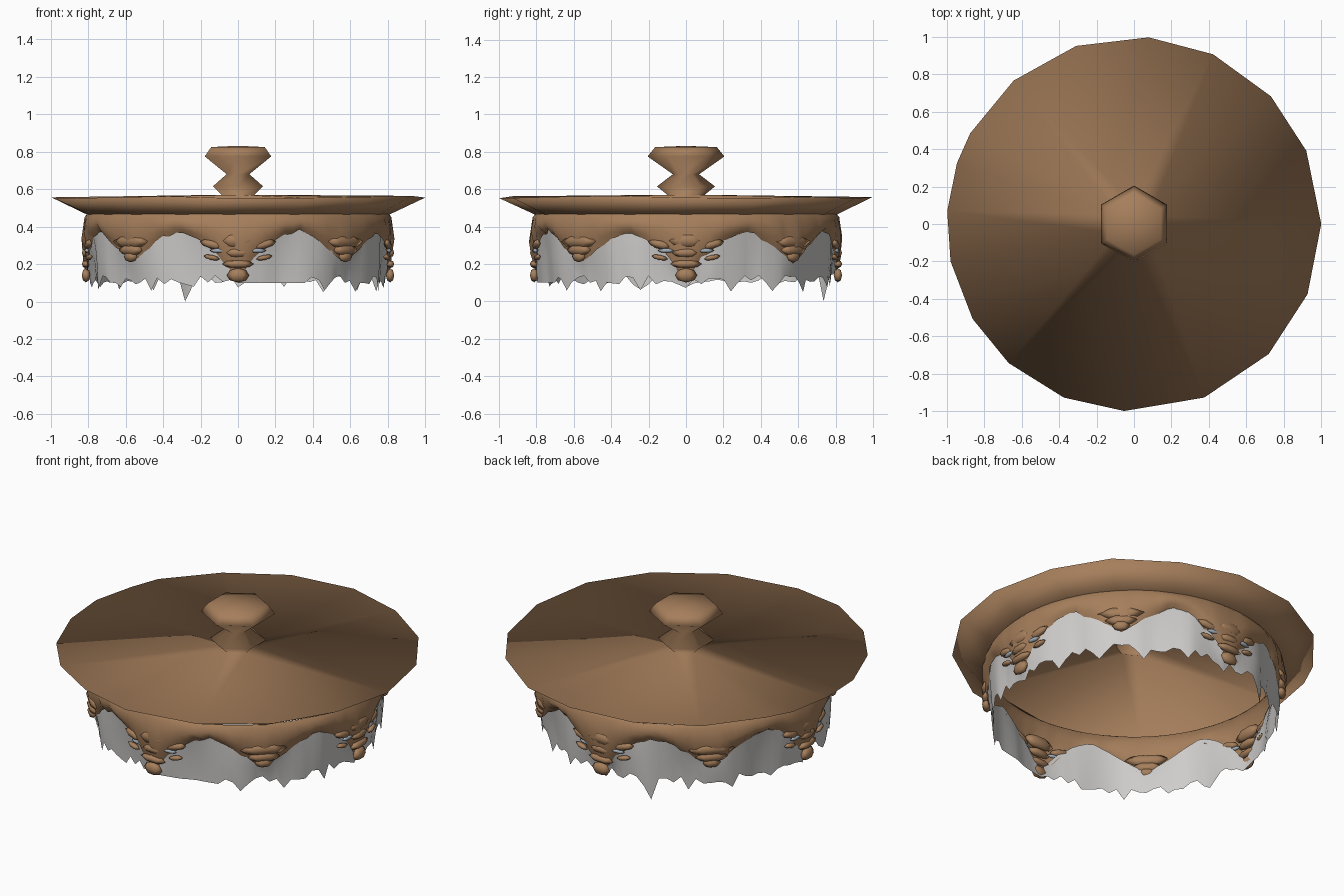
import bpy, bmesh, math, random
from math import sin, cos, radians
from mathutils import Vector, Matrix

random.seed(7)
if "Cube" in bpy.data.objects:
    bpy.data.objects.remove(bpy.data.objects["Cube"], do_unlink=True)


def make_material(name, rgb):
    m = bpy.data.materials.new(name)
    m.use_nodes = True
    m.diffuse_color = (*rgb, 1)
    m.node_tree.nodes["Principled BSDF"].inputs["Base Color"].default_value = (*rgb, 1)
    return m


BRONZE = make_material("bronze", (0.38, 0.21, 0.105))
GLASS = make_material("frosted_glass", (0.62, 0.61, 0.60))
GEM = make_material("pale_blue_gem", (0.36, 0.42, 0.48))


def finish(bm, name, mat):
    bmesh.ops.recalc_face_normals(bm, faces=bm.faces)
    for f in bm.faces:
        f.smooth = True
    me = bpy.data.meshes.new(name)
    bm.to_mesh(me)
    bm.free()
    me.materials.append(mat)
    ob = bpy.data.objects.new(name, me)
    bpy.context.collection.objects.link(ob)
    return ob


def ring(bm, pts):
    return [bm.verts.new(p) for p in pts]


def skin(bm, a, b):
    n = len(a)
    for i in range(n):
        j = (i + 1) % n
        bm.faces.new((a[i], a[j], b[j], b[i]))


def polar(r, deg, z):
    return Vector((r * cos(radians(deg)), r * sin(radians(deg)), z))


def interp(table, t):
    for (a, va), (b, vb) in zip(table, table[1:]):
        if t <= b:
            return va + (vb - va) * (t - a) / (b - a)
    return table[-1][1]


# Lid with knob: uneven disc rim, shallow top fan and sloping underside
bm = bmesh.new()
rim_angles = [0, 23, 43, 65, 85.5, 108, 130, 151, 161, 176, 191.5, 210.5,
              228, 248, 267, 292, 316, 338]
rim = ring(bm, [polar(1, a, 0.55 + random.uniform(0, 0.015)) for a in rim_angles])
neck = ring(bm, [polar(0.81, a, 0.465) for a in rim_angles])
skin(bm, neck, rim)
knob_profile = [(0.10, 0.57), (0.155, 0.615), (0.07, 0.68), (0.205, 0.775), (0.165, 0.825)]
knob = [ring(bm, [polar(r, 30 + 60 * k, z) for k in range(6)]) for r, z in knob_profile]
for lo, hi in zip(knob, knob[1:]):
    skin(bm, lo, hi)
tip = bm.verts.new((0, 0, 0.832))
for k in range(6):
    bm.faces.new((knob[-1][k], knob[-1][(k + 1) % 6], tip))
for i in range(18):
    j, k = (i + 1) % 18, i // 3
    bm.faces.new((rim[i], rim[j], knob[0][k]))
    if j % 3 == 0:
        bm.faces.new((rim[j], knob[0][(k + 1) % 6], knob[0][k]))
finish(bm, "lid_and_knob", BRONZE)

# Scalloped lower edge, by angle from the nearest large pendant
SCALLOP = [(0, 0.13), (4, 0.19), (8, 0.26), (12, 0.30), (16, 0.345), (23, 0.385),
           (30, 0.34), (36, 0.29), (41, 0.25), (45, 0.215)]


def edge_height(deg):
    a = deg % 90
    return interp(SCALLOP, min(a, 90 - a))


# Bronze skirt
N = 120
angles = [i * 360 / N for i in range(N)]
bm = bmesh.new()
edge = [edge_height(a) + random.uniform(-0.015, 0.01) for a in angles]
rows = [ring(bm, [polar(0.805, a, 0.468) for a in angles]),
        ring(bm, [polar(0.82, a, 0.45) for a in angles])]
for t, r in ((0.4, 0.83), (0.75, 0.82), (1, 0.80)):
    rows.append(ring(bm, [polar(r + random.uniform(-0.006, 0.01), a, 0.45 + (e - 0.45) * t)
                          for a, e in zip(angles, edge)]))
for hi, lo in zip(rows, rows[1:]):
    skin(bm, hi, lo)
finish(bm, "scalloped_skirt", BRONZE)

# Fluted glass shade with a ragged lower edge
bm = bmesh.new()
top, mid, low = [], [], []
for i, a in enumerate(angles):
    flute = 0.012 * sin(radians(a * 11)) + random.uniform(-0.004, 0.004)
    calm = 268 < a < 298
    z = 0.10 if calm else 0.115 + random.uniform(-0.025, 0.025)
    if not calm and i % 6 == 0:
        z = random.uniform(0.05, 0.08)
    if i == 37:
        z = 0.0
    z_top = edge_height(a) + 0.02
    top.append(polar(0.80, a, z_top))
    mid.append(polar(0.79 + flute, a, (z_top + 0.13) / 2))
    low.append(polar(0.78 + flute, a, min(z, z_top - 0.02)))
top, mid, low = ring(bm, top), ring(bm, mid), ring(bm, low)
skin(bm, top, mid)
skin(bm, mid, low)
finish(bm, "glass_shade", GLASS)


def leaf(bm, deg, radius, z, half_width, depth, height, tilt=0):
    """Flattened faceted leaf lying against the wall."""
    m = (Matrix.Rotation(radians(deg), 4, 'Z') @ Matrix.Translation((radius, 0, z))
         @ Matrix.Rotation(tilt, 4, 'X') @ Matrix.Diagonal((depth, half_width, height, 1)))
    bmesh.ops.create_uvsphere(bm, u_segments=6, v_segments=4, radius=1, matrix=m)


# Tiered leaf pendants: large on the axes, small on the diagonals
LARGE = [(0.325, 0.10, 0.04), (0.26, 0.075, 0.025), (0.20, 0.085, 0.022), (0.14, 0.06, 0.038)]
SMALL = [(0.32, 0.13, 0.035), (0.275, 0.09, 0.03), (0.24, 0.05, 0.03)]
for name, start, tiers in (("large_pendants", 0, LARGE), ("small_pendants", 45, SMALL)):
    bm = bmesh.new()
    for k in range(4):
        for z, w, h in tiers:
            leaf(bm, start + 90 * k, 0.812, z, w, 0.026, h)
    finish(bm, name, BRONZE)

# Side leaves and small gems flanking each large pendant
leaves, gems = bmesh.new(), bmesh.new()
for k in range(4):
    for s in (-1, 1):
        leaf(leaves, 90 * k + s * 10, 0.812, 0.305, 0.065, 0.02, 0.022, s * 0.25)
        leaf(leaves, 90 * k + s * 10, 0.808, 0.235, 0.045, 0.018, 0.014, s * 0.2)
        leaf(gems, 90 * k + s * 7.5, 0.815, 0.272, 0.045, 0.012, 0.012)
finish(leaves, "side_leaves", BRONZE)
finish(gems, "gems", GEM)
